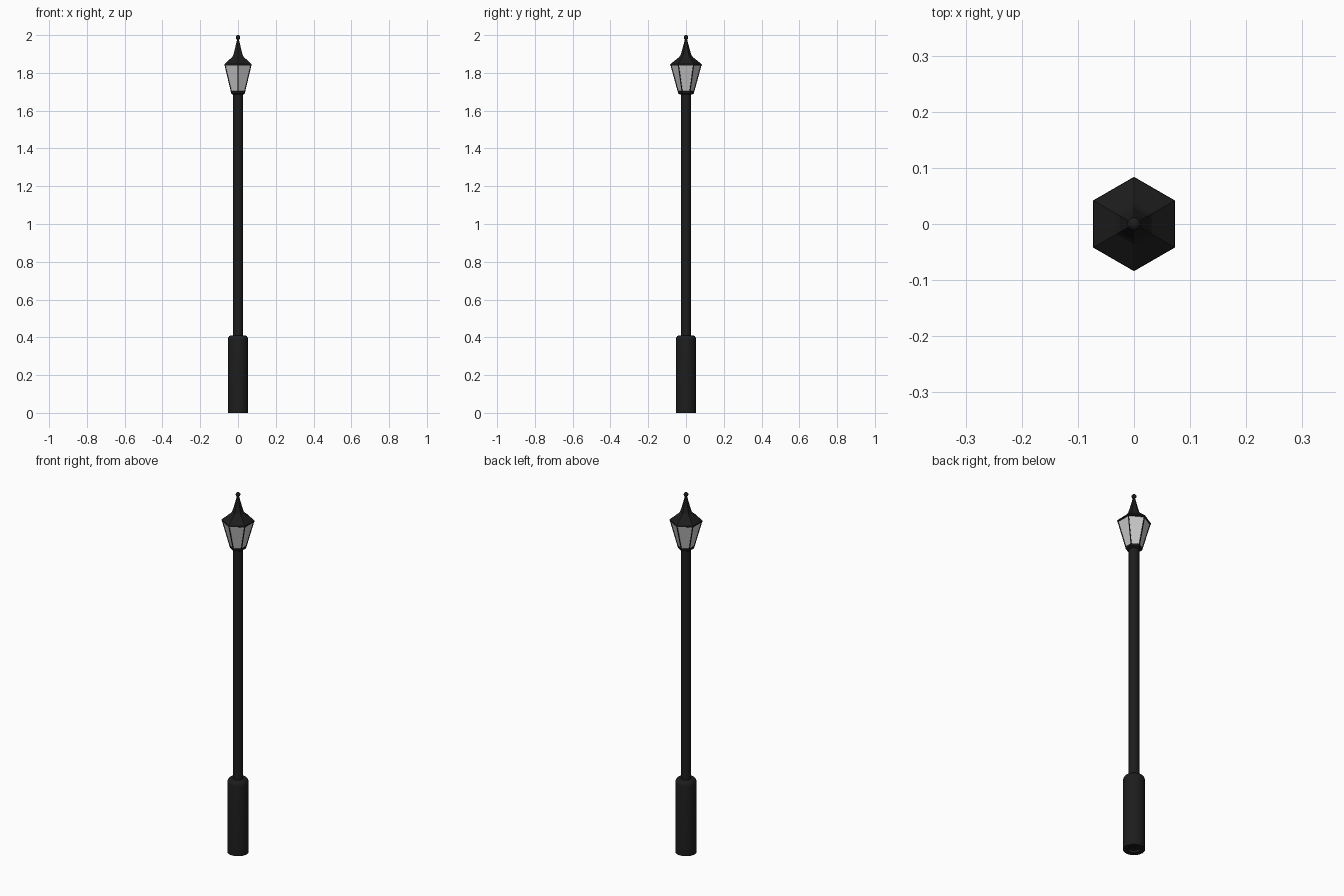
import bpy, bmesh, math
from mathutils import Vector, Matrix

if "Cube" in bpy.data.objects:
    bpy.data.objects.remove(bpy.data.objects["Cube"])

black = bpy.data.materials.new("black_iron")
black.diffuse_color = (0.012, 0.012, 0.012, 1)
black.use_nodes = True
black.node_tree.nodes["Principled BSDF"].inputs["Base Color"].default_value = black.diffuse_color


def finish(name, bm, mat, smooth):
    bmesh.ops.recalc_face_normals(bm, faces=bm.faces)
    me = bpy.data.meshes.new(name)
    bm.to_mesh(me)
    bm.free()
    ob = bpy.data.objects.new(name, me)
    bpy.context.collection.objects.link(ob)
    if mat:
        me.materials.append(mat)
    if smooth:
        bpy.ops.object.select_all(action='DESELECT')
        ob.select_set(True)
        bpy.context.view_layer.objects.active = ob
        bpy.ops.object.shade_smooth_by_angle(angle=math.radians(35))
    return ob


def lathe(name, profile, sides, mat=black, smooth=True, closed=False):
    """Stack rings of (radius, z); corners point along +-y."""
    bm = bmesh.new()
    rings = []
    for r, z in profile:
        rings.append([bm.verts.new((r * math.cos(a), r * math.sin(a), z))
                      for a in (math.pi / 2 + 2 * math.pi * i / sides for i in range(sides))])
    pairs = list(zip(rings, rings[1:]))
    if closed:
        pairs.append((rings[-1], rings[0]))
    else:
        bm.faces.new(rings[0])
        bm.faces.new(rings[-1])
    for a, b in pairs:
        for i in range(sides):
            j = (i + 1) % sides
            bm.faces.new((a[i], a[j], b[j], b[i]))
    return finish(name, bm, mat, smooth)


# Base sleeve with rounded shoulder, open underneath around the pole
lathe("base", [(0.03, 0), (0.054, 0), (0.054, 0.388), (0.052, 0.398), (0.047, 0.406),
               (0.041, 0.41), (0.024, 0.41), (0.03, 0.38)], 24, closed=True)

# Pole
lathe("pole", [(0.026, 0.01), (0.026, 1.69)], 24)

# Lantern seat
lathe("lantern_seat", [(0.032, 1.685), (0.041, 1.69), (0.043, 1.702), (0.038, 1.705)], 6, smooth=False)

# Glass panes
lathe("lantern_glass", [(0.04, 1.70), (0.079, 1.843)], 6, mat=None, smooth=False)

# Corner bars of the lantern
bm = bmesh.new()
for k in range(6):
    a = math.pi / 2 + k * math.pi / 3
    d = Vector((math.cos(a), math.sin(a), 0))
    p, q = d * 0.041 + Vector((0, 0, 1.70)), d * 0.08 + Vector((0, 0, 1.842))
    rot = (q - p).to_track_quat('Z', 'Y').to_matrix().to_4x4()
    bmesh.ops.create_cone(bm, cap_ends=True, segments=6, radius1=0.0025, radius2=0.0025,
                          depth=(q - p).length, matrix=Matrix.Translation((p + q) / 2) @ rot)
finish("lantern_bars", bm, black, False)

# Roof with flared eaves and tall spire
lathe("roof", [(0.08, 1.838), (0.084, 1.84), (0.083, 1.846), (0.036, 1.884), (0.029, 1.894),
               (0.021, 1.92), (0.005, 1.98)], 6, smooth=False)

# Ball finial
bm = bmesh.new()
bmesh.ops.create_uvsphere(bm, u_segments=16, v_segments=10, radius=0.012,
                          matrix=Matrix.Translation((0, 0, 1.988)))
finish("finial", bm, black, True)
